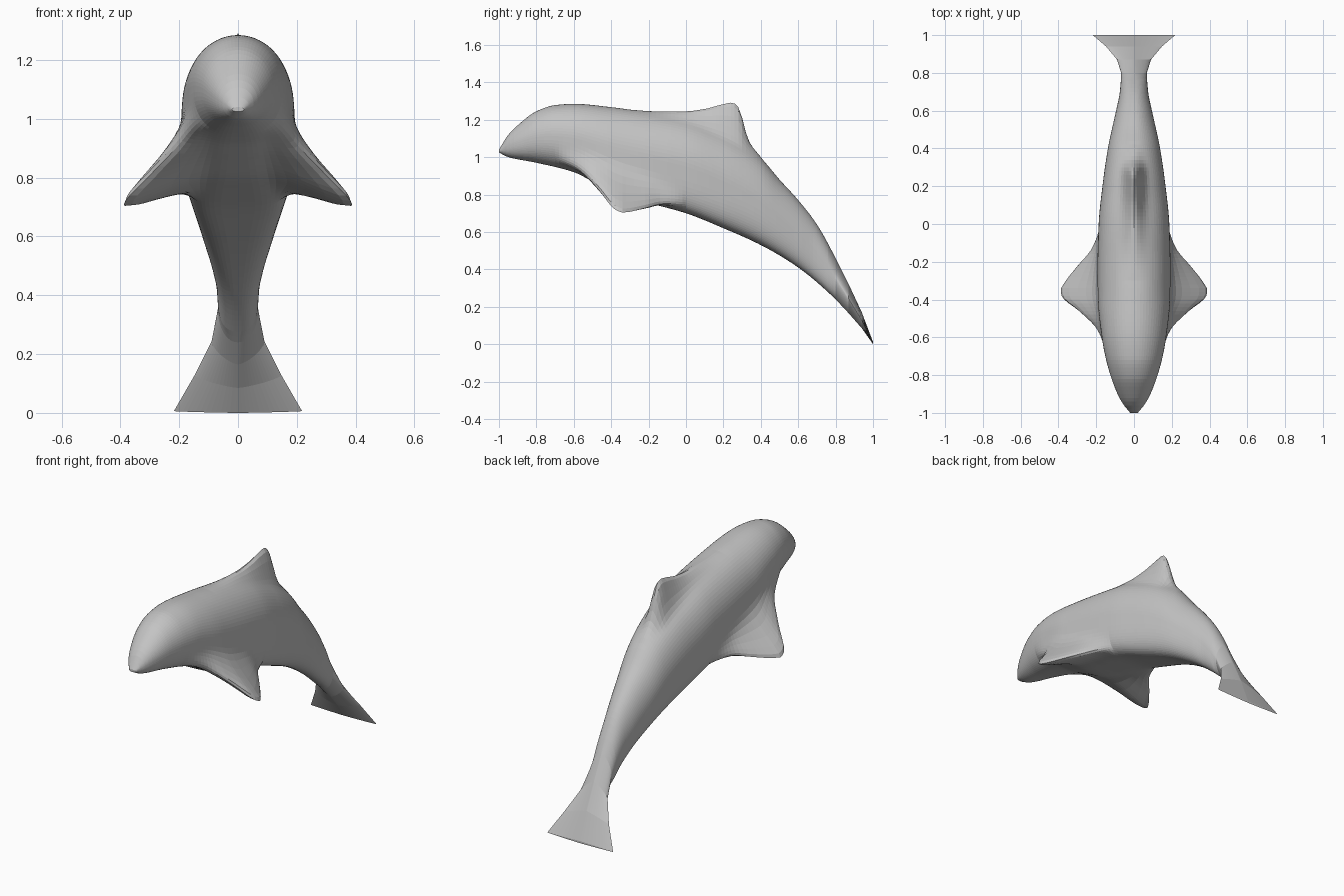
import bpy
import bmesh
from math import sin, cos, pi, radians, copysign

default_cube = bpy.data.objects.get("Cube")
if default_cube:
    bpy.data.objects.remove(default_cube, do_unlink=True)

# Profiles along the body: (y, value)
BACK = [(-1, 1.04), (-.95, 1.12), (-.9, 1.17), (-.8, 1.245), (-.7, 1.278), (-.6, 1.285),
        (-.4, 1.267), (-.2, 1.238), (0, 1.2), (.2, 1.125), (.3, 1.07), (.4, .995), (.5, .88),
        (.6, .77), (.7, .64), (.8, .46), (.87, .32), (.94, .17), (1, .012)]
BELLY = [(-1, 1.025), (-.95, 1), (-.8, .97), (-.6, .92), (-.5, .87), (-.36, .8), (-.2, .755),
         (0, .7), (.2, .62), (.4, .53), (.6, .41), (.8, .24), (.87, .165), (.94, .085), (1, 0)]
WIDTH = [(-1, .02), (-.95, .06), (-.9, .087), (-.8, .125), (-.7, .152), (-.6, .17),
         (-.4, .19), (-.2, .192), (0, .187), (.2, .167), (.4, .138), (.6, .095), (.7, .075),
         (.8, .068), (.87, .09), (.94, .148), (1, .218)]
# Lower values give a flatter underside with fuller corners
BELLY_ROUNDNESS = [(-.8, .85), (-.5, .7), (-.25, .55), (0, .48), (.3, .6), (.6, .75)]
DORSAL = [(-.3, 0), (-.2, .008), (0, .045), (.1, .09), (.2, .158), (.26, .192), (.29, .175),
          (.31, .1), (.35, .025), (.42, 0)]
FLIPPER = [(-.7, 0), (-.56, .2), (-.46, .6), (-.38, .98), (-.35, 1), (-.32, .93),
           (-.22, .58), (-.13, .24), (0, 0)]
FLUKE = [(.76, 0), (.9, 1)]

SEGMENTS = 72
FLIPPER_ANGLE = -40
FLIPPER_REACH = (.226, -.145)


def smooth_curve(keys, y):
    """Monotone cubic interpolation through the keys."""
    if y <= keys[0][0]:
        return keys[0][1]
    if y >= keys[-1][0]:
        return keys[-1][1]

    def slope(i):
        return (keys[i + 1][1] - keys[i][1]) / (keys[i + 1][0] - keys[i][0])

    def tangent(i):
        if i == 0:
            return slope(0)
        if i == len(keys) - 1:
            return slope(i - 1)
        a, b = slope(i - 1), slope(i)
        return 2 * a * b / (a + b) if a * b > 0 else 0

    i = max(k for k in range(len(keys) - 1) if keys[k][0] <= y)
    h = keys[i + 1][0] - keys[i][0]
    t = (y - keys[i][0]) / h
    return ((1 + 2 * t) * (1 - t) ** 2 * keys[i][1] + t * (1 - t) ** 2 * h * tangent(i)
            + t * t * (3 - 2 * t) * keys[i + 1][1] + t * t * (t - 1) * h * tangent(i + 1))


def bump(offset, reach, power):
    """Rounded peak that fades smoothly to nothing at the reach."""
    return cos(min(1, abs(offset) / reach) * pi / 2) ** power


def signed_power(value, power):
    return copysign(abs(value) ** power, value)


def section_point(y, degrees):
    """Point on the cross-section at y, with the fins pulled out of the body."""
    top, bottom = smooth_curve(BACK, y), smooth_curve(BELLY, y)
    # Rounded back, fuller belly, turning to a flat diamond at the fluke
    roundness = 1 if degrees >= 0 else smooth_curve(BELLY_ROUNDNESS, y)
    power = roundness + .8 * smooth_curve(FLUKE, y)
    c, s = cos(radians(degrees)), sin(radians(degrees))
    x = smooth_curve(WIDTH, y) * signed_power(c, power)
    z = (top + bottom) / 2 + (top - bottom) / 2 * signed_power(s, power)
    # Dorsal fin
    z += smooth_curve(DORSAL, y) * bump(degrees - 90, 60, 13)
    # Flippers, mirrored left and right
    mirrored = degrees if abs(degrees) <= 90 else copysign(180, degrees) - degrees
    offset = mirrored - FLIPPER_ANGLE
    pull = smooth_curve(FLIPPER, y) * bump(offset, 60 if offset > 0 else 50, 8)
    x += copysign(FLIPPER_REACH[0] * pull, c)
    z += FLIPPER_REACH[1] * pull
    return x, y, z


# Loft the body: fine rings to the tail stem, coarse facets on the fluke
stations = [i / 50 for i in range(-50, 41)] + [.87, .94, 1]
angles = [-180 + 360 * k / SEGMENTS for k in range(SEGMENTS)]
bm = bmesh.new()
rings = [[bm.verts.new(section_point(y, a)) for a in angles] for y in stations]
for ring, following in zip(rings, rings[1:]):
    for k in range(SEGMENTS):
        n = (k + 1) % SEGMENTS
        bm.faces.new((ring[k], ring[n], following[n], following[k]))
bm.faces.new(rings[0])
bm.faces.new(rings[-1])
bmesh.ops.recalc_face_normals(bm, faces=bm.faces)

mesh = bpy.data.meshes.new("dolphin_body")
bm.to_mesh(mesh)
bm.free()
body = bpy.data.objects.new("dolphin_body", mesh)
bpy.context.collection.objects.link(body)

# Plain grey skin
skin = bpy.data.materials.new("grey_skin")
skin.use_nodes = True
grey = (.55, .55, .55, 1)
skin.diffuse_color = grey
skin.node_tree.nodes["Principled BSDF"].inputs["Base Color"].default_value = grey
mesh.materials.append(skin)
